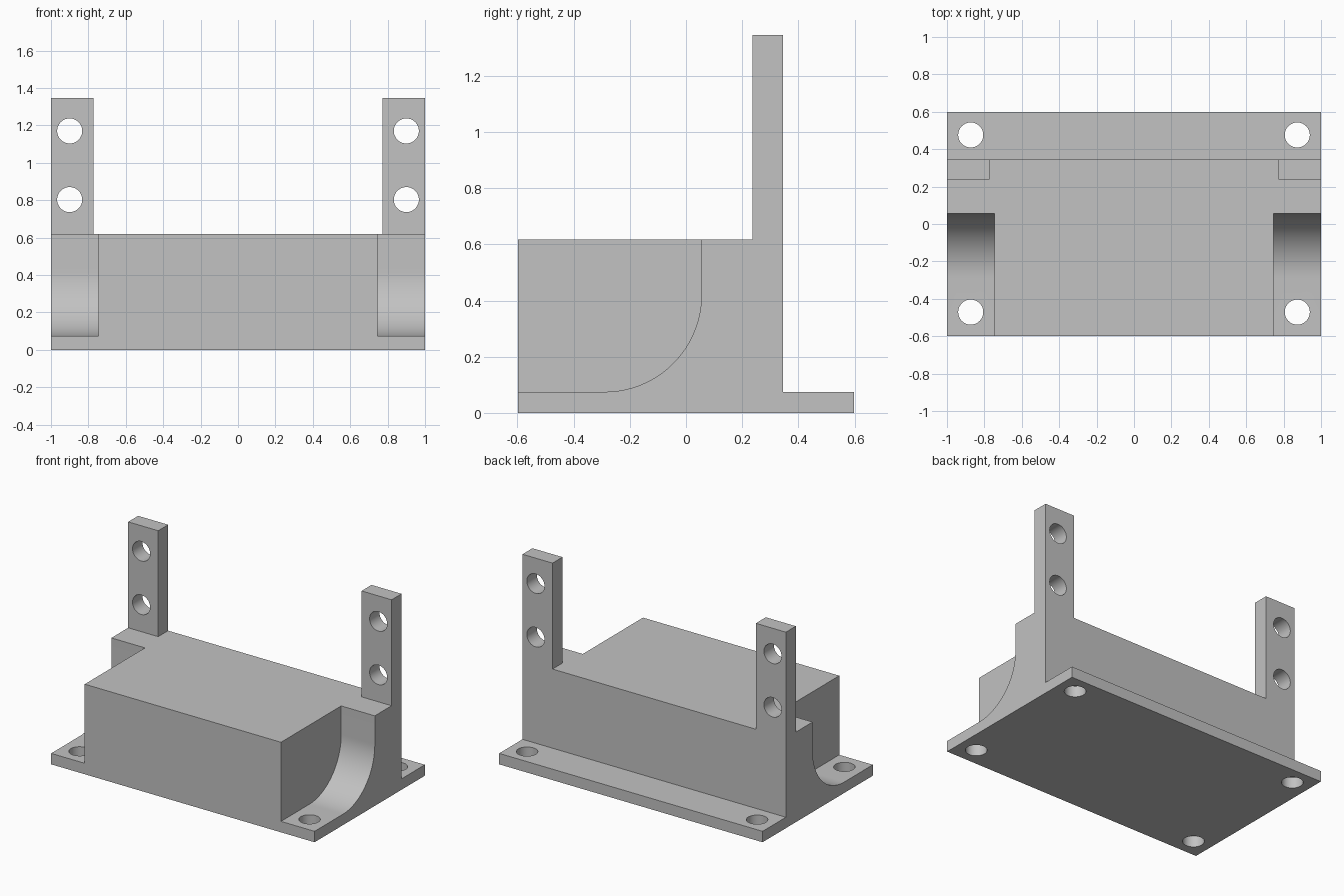
import bpy, bmesh
from math import sin, cos, pi, radians
from mathutils import Matrix, Vector

if "Cube" in bpy.data.objects:
    bpy.data.objects.remove(bpy.data.objects["Cube"], do_unlink=True)

GREY = (0.54, 0.54, 0.54, 1)
grey = bpy.data.materials.new("light grey")
grey.use_nodes = True
grey.diffuse_color = GREY
grey.node_tree.nodes["Principled BSDF"].inputs["Base Color"].default_value = GREY

# Main dimensions
PLATE_TOP, BODY_TOP, POST_TOP = 0.075, 0.618, 1.345
FRONT, BACK, POST_FRONT, POST_BACK = -0.598, 0.598, 0.237, 0.345
POST_INNER, COVE_INNER = 0.772, 0.745
COVE_BACK, COVE_RADIUS, HOLE_RADIUS = 0.055, 0.345, 0.067


def finish(name, bm):
    bmesh.ops.recalc_face_normals(bm, faces=bm.faces)
    mesh = bpy.data.meshes.new(name)
    bm.to_mesh(mesh)
    bm.free()
    mesh.materials.append(grey)
    obj = bpy.data.objects.new(name, mesh)
    bpy.context.collection.objects.link(obj)
    return obj


def extrude_profile(name, points, x0, x1):
    """Extrude a (y, z) outline along x."""
    bm = bmesh.new()
    face = bm.faces.new([bm.verts.new((x0, y, z)) for y, z in points])
    new = bmesh.ops.extrude_face_region(bm, geom=[face])["geom"]
    verts = [v for v in new if isinstance(v, bmesh.types.BMVert)]
    bmesh.ops.translate(bm, verts=verts, vec=(x1 - x0, 0, 0))
    return finish(name, bm)


def drill(name, centre, depth, rotation=Matrix.Identity(4)):
    bm = bmesh.new()
    bmesh.ops.create_cone(bm, cap_ends=True, segments=48, radius1=HOLE_RADIUS,
                          radius2=HOLE_RADIUS, depth=depth,
                          matrix=Matrix.Translation(Vector(centre)) @ rotation)
    return finish(name, bm)


def cut(target, cutter):
    cutter.hide_render = True
    mod = target.modifiers.new("cut", "BOOLEAN")
    mod.operation, mod.solver, mod.object = "DIFFERENCE", "EXACT", cutter
    bpy.context.view_layer.objects.active = target
    bpy.ops.object.modifier_apply(modifier=mod.name)
    bpy.data.objects.remove(cutter, do_unlink=True)


# Bracket: full-width side outline of plate, body and post wall
bracket = extrude_profile("mounting_bracket", [
    (FRONT, 0), (BACK, 0), (BACK, PLATE_TOP), (POST_BACK, PLATE_TOP),
    (POST_BACK, POST_TOP), (POST_FRONT, POST_TOP),
    (POST_FRONT, BODY_TOP), (FRONT, BODY_TOP)], -1, 1)

# Gap that leaves one upright post at each end
gap = [(0, BODY_TOP), (1, BODY_TOP), (1, 2), (0, 2)]
cut(bracket, extrude_profile("post_gap_cutter", gap, -POST_INNER, POST_INNER))

# Rounded cove at each front corner
arc = [(COVE_BACK - COVE_RADIUS + COVE_RADIUS * sin(a),
        PLATE_TOP + COVE_RADIUS - COVE_RADIUS * cos(a))
       for a in (pi / 2 * i / 32 for i in range(33))]
cove = [(-1, PLATE_TOP)] + arc + [(COVE_BACK, 1), (-1, 1)]

turn = Matrix.Rotation(radians(90), 4, "X")
for side in (-1, 1):
    cut(bracket, extrude_profile("cove_cutter", cove, side * COVE_INNER, side * 1.2))
    # Screw holes through the base plate
    for y in (-0.471, 0.476):
        cut(bracket, drill("plate_hole_cutter", (side * 0.873, y, 0.03), 0.2))
    # Screw holes through the posts
    for z in (0.803, 1.17):
        cut(bracket, drill("post_hole_cutter", (side * 0.9, 0.29, z), 0.4, turn))

# Smooth curved walls, keep corners sharp
bpy.ops.object.select_all(action="DESELECT")
bracket.select_set(True)
bpy.context.view_layer.objects.active = bracket
bpy.ops.object.shade_smooth_by_angle(angle=radians(30))
